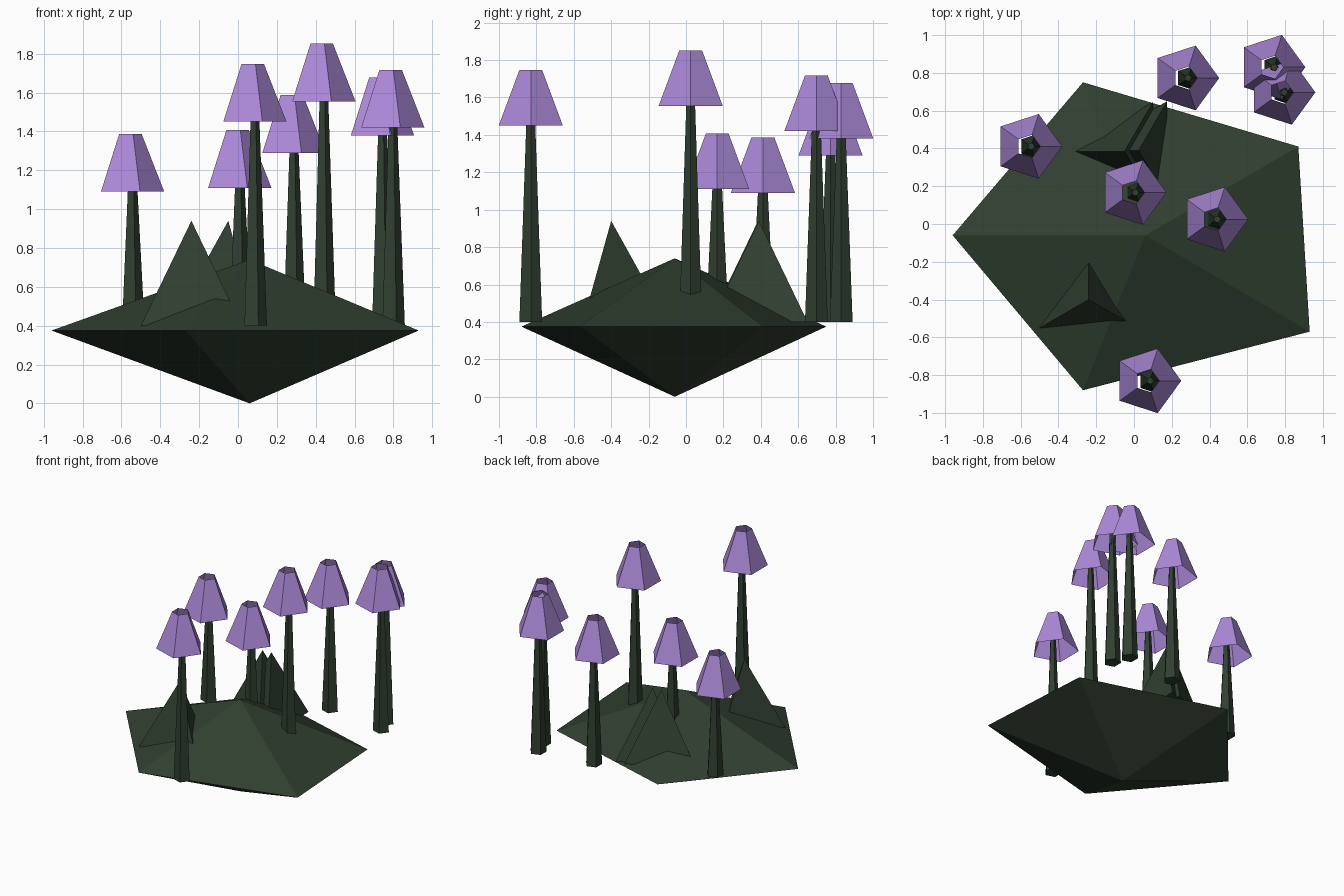
import bpy
import bmesh
from math import radians
from mathutils import Matrix, Vector

cube = bpy.data.objects.get("Cube")
if cube:
    bpy.data.objects.remove(cube, do_unlink=True)


def make_material(name, rgb):
    mat = bpy.data.materials.new(name)
    mat.use_nodes = True
    mat.diffuse_color = (*rgb, 1)
    mat.node_tree.nodes["Principled BSDF"].inputs["Base Color"].default_value = (*rgb, 1)
    return mat


green = make_material("dark moss green", (0.03, 0.05, 0.03))
purple = make_material("soft purple", (0.41, 0.25, 0.69))


def add_object(name, bm, mat):
    bmesh.ops.recalc_face_normals(bm, faces=bm.faces)
    mesh = bpy.data.meshes.new(name)
    bm.to_mesh(mesh)
    bm.free()
    mesh.materials.append(mat)
    obj = bpy.data.objects.new(name, mesh)
    bpy.context.collection.objects.link(obj)
    return obj


def add_cone(name, mat, x, y, z0, z1, r0, r1, sides=5, angle=0, closed=True):
    """Low-poly upright cone with one corner pointing along angle."""
    bm = bmesh.new()
    bmesh.ops.create_cone(bm, cap_ends=closed, segments=sides,
                          radius1=r0, radius2=r1, depth=z1 - z0)
    # Turn the first corner to the wanted direction
    corner = max((v.co for v in bm.verts if v.co.z < 0), key=lambda c: c.xy.length + c.y * 0.01)
    start = Vector((1, 0)).angle_signed(corner.xy)
    turn = Matrix.Rotation(radians(angle) + start, 4, "Z")
    place = Matrix.Translation((x, y, (z0 + z1) / 2))
    bmesh.ops.transform(bm, matrix=place @ turn, verts=bm.verts)
    return add_object(name, bm, mat)


# Island: five-cornered rim joined to a peak above and a point below
rim = [(-0.96, -0.06), (-0.27, 0.75), (0.87, 0.41), (0.93, -0.57), (-0.27, -0.88)]
bm = bmesh.new()
ring = [bm.verts.new((x, y, 0.375)) for x, y in rim]
for tip_z in (0.74, 0):
    tip = bm.verts.new((0.06, -0.06, tip_z))
    for i, v in enumerate(ring):
        bm.faces.new((v, ring[i - 1], tip))
add_object("island", bm, green)

# Three-sided rocks, all rooted at the same height
BASE = 0.4
rocks = [("front_rock", -0.24, -0.4, 90),
         ("back_rock_right", -0.05, 0.385, 180),
         ("back_rock_left", 0.025, 0.39, 180)]
for name, x, y, angle in rocks:
    add_cone(name, green, x, y, BASE, 0.94, 0.3, 0, sides=3, angle=angle)

# Mushrooms: tapered stalk under an open five-sided cap
mushrooms = [(0.07, -0.83, 1.45), (0.425, 0.025, 1.555), (-0.008, 0.167, 1.11),
             (-0.56, 0.411, 1.09), (0.271, 0.773, 1.29), (0.727, 0.83, 1.38),
             (0.78, 0.697, 1.42)]
for i, (x, y, z) in enumerate(mushrooms, 1):
    add_cone(f"mushroom_stalk_{i}", green, x + 0.015, y, BASE, z + 0.15, 0.064, 0.02)
    add_cone(f"mushroom_cap_{i}", purple, x, y, z, z + 0.297, 0.18, 0.064, closed=False)
